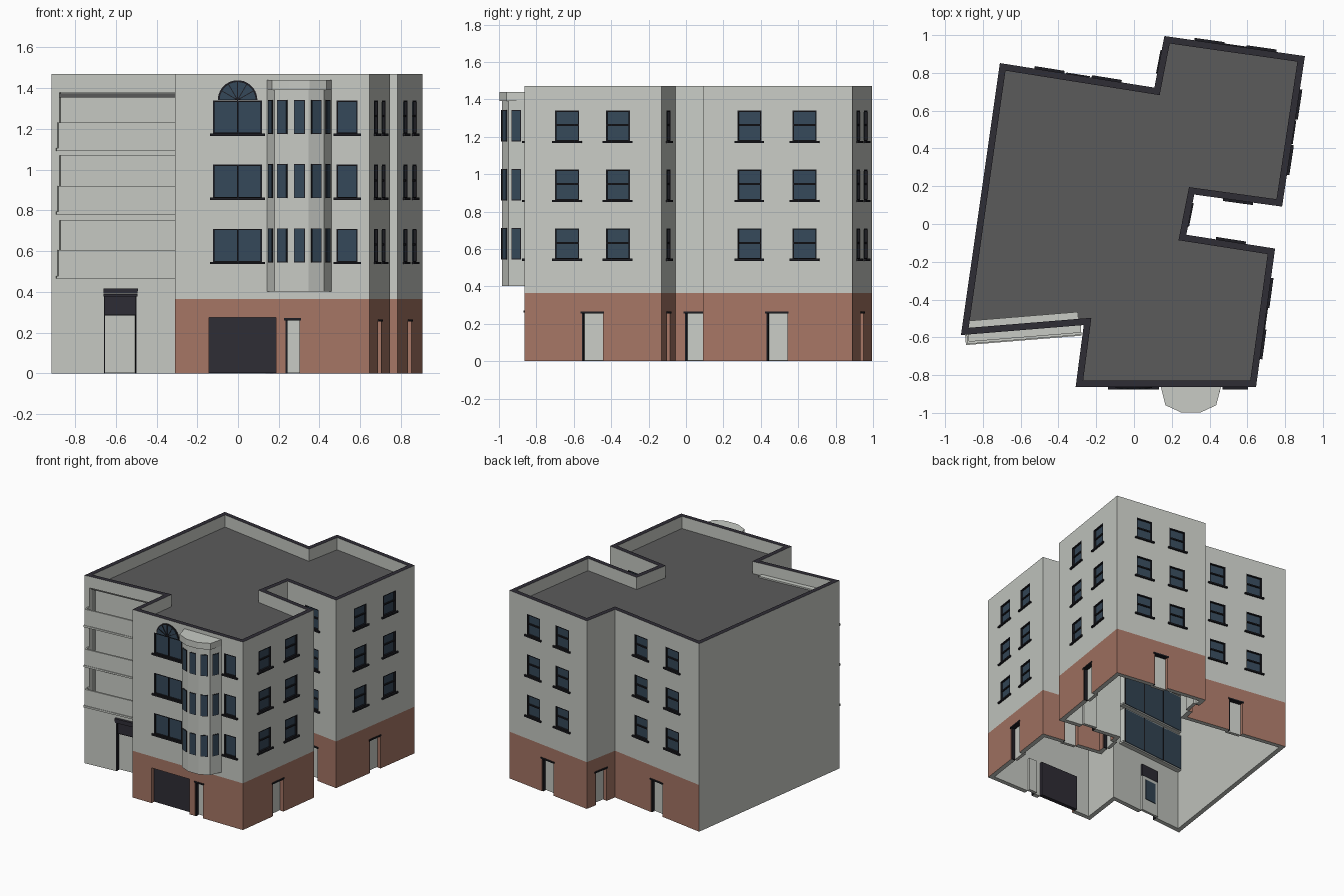
import bpy, bmesh, math
from mathutils import Matrix, Vector

cube = bpy.data.objects.get("Cube")
if cube:
    bpy.data.objects.remove(cube)


def material(name, rgb):
    m = bpy.data.materials.new(name)
    m.use_nodes = True
    m.diffuse_color = (*rgb, 1)
    m.node_tree.nodes["Principled BSDF"].inputs["Base Color"].default_value = (*rgb, 1)
    return m


WALL = material("pale grey render", (0.58, 0.60, 0.56))
BRICK = material("red brick", (0.38, 0.18, 0.13))
CAP = material("dark coping", (0.028, 0.026, 0.036))
DECK = material("roof felt", (0.105, 0.105, 0.105))
GLASS = material("blue glass", (0.036, 0.065, 0.10))
FRAME = material("black frame", (0.012, 0.012, 0.016))
DOOR = material("door grey", (0.58, 0.60, 0.56))

HEIGHT, BRICK_TOP, THICK = 1.47, 0.365, 0.035
ROWS = (0.545, 0.86, 1.175)      # window sill heights
WIN_H = 0.165

# Footprint, anticlockwise from the front wing's left corner
PLAN = [Vector(p) for p in (
    (-0.309, -0.863), (0.646, -0.863), (0.747, -0.13), (0.277, -0.057),
    (0.319, 0.156), (0.784, 0.092), (0.905, 0.889), (0.161, 0.995),
    (0.108, 0.722), (-0.71, 0.852), (-0.916, -0.588), (-0.266, -0.535))]
N = len(PLAN)
FRONT, RIGHT, NOTCH_A, NOTCH_B, NOTCH_C, RIGHT_B, BACK_A, BACK_B, BACK_C, LEFT, BALCONY = range(11)
PLAIN = (LEFT, BALCONY)          # walls without a brick base

parts = {}                       # part name -> (bmesh, materials)


def part(name, *mats):
    if name not in parts:
        parts[name] = (bmesh.new(), mats)
    return parts[name][0]


def finish(name):
    bm, mats = parts[name]
    bmesh.ops.recalc_face_normals(bm, faces=bm.faces)
    mesh = bpy.data.meshes.new(name)
    bm.to_mesh(mesh)
    bm.free()
    for m in mats:
        mesh.materials.append(m)
    ob = bpy.data.objects.new(name, mesh)
    bpy.context.collection.objects.link(ob)
    return ob


def frame_of(p, q):
    """Matrix of a wall: x along it, y inwards, z up."""
    u = (q - p).normalized()
    return Matrix(((u.x, -u.y, 0, p.x), (u.y, u.x, 0, p.y), (0, 0, 1, 0), (0, 0, 0, 1)))


def wall(i):
    return frame_of(PLAN[i], PLAN[(i + 1) % N]), (PLAN[(i + 1) % N] - PLAN[i]).length


def box(bm, m, u0, u1, d0, d1, z0, z1, index=0):
    size = Matrix.Diagonal((u1 - u0, d1 - d0, z1 - z0, 1))
    mid = Matrix.Translation(((u0 + u1) / 2, (d0 + d1) / 2, (z0 + z1) / 2))
    made = bmesh.ops.create_cube(bm, size=1, matrix=m @ mid @ size)
    for f in {f for v in made["verts"] for f in v.link_faces}:
        f.material_index = index


def prism(bm, points, offset):
    """Extrude a flat outline by an offset."""
    face = bm.faces.new([bm.verts.new(p) for p in points])
    ext = bmesh.ops.extrude_face_region(bm, geom=[face], use_keep_orig=True)
    bmesh.ops.translate(bm, vec=offset, verts=[v for v in ext["geom"] if isinstance(v, bmesh.types.BMVert)])


def inset(t):
    out = []
    for i, p in enumerate(PLAN):
        a, b = (p - PLAN[i - 1]).normalized(), (PLAN[(i + 1) % N] - p).normalized()
        na, nb = Vector((-a.y, a.x)), Vector((-b.y, b.x))
        out.append(p + (na + nb) * t / (1 + na.dot(nb)))
    return out


cutters = part("opening_cutters", WALL, BRICK, CAP)


def window(m, uc, w, z0, split="across", h=WIN_H):
    """Recessed window with frame, glazing bar and sill."""
    a, b, z1, t = uc - w / 2, uc + w / 2, z0 + h, 0.007
    box(cutters, m, a, b, -0.03, 0.02, z0, z1)
    box(part("window_glass", GLASS), m, a, b, 0.014, 0.022, z0, z1)
    fr = part("window_frames", FRAME)
    for u0, u1, s0, s1 in ((a, a + t, z0, z1), (b - t, b, z0, z1), (a, b, z0, z0 + t), (a, b, z1 - t, z1)):
        box(fr, m, u0, u1, 0.0, 0.018, s0, s1)
    if split == "across":
        zm = z0 + h * 0.53
        box(fr, m, a, b, 0.005, 0.016, zm - 0.005, zm + 0.005)
    elif split == "upright":
        box(fr, m, uc - 0.004, uc + 0.004, 0.005, 0.016, z0, z1)
    box(part("window_sills", FRAME), m, a - 0.015, b + 0.015, -0.013, 0.01, z0 - 0.009, z0 + 0.003)


def door(m, uc, w=0.112, h=0.258):
    """Door set back in a brick opening."""
    a, b = uc - w / 2, uc + w / 2
    box(cutters, m, a, b, -0.03, 0.05, -0.05, h, 1)
    box(part("doors", DOOR), m, a, b, 0.03, 0.055, 0.003, h)
    fr = part("door_frames", FRAME)
    box(fr, m, a, a + 0.008, 0.003, 0.03, 0, h)
    box(fr, m, a - 0.007, b + 0.007, -0.006, 0.03, h - 0.004, h + 0.007)


# Wall shell with brick base and dark coping
bm = part("building_walls", WALL, BRICK, CAP)
inner = inset(THICK)
rings = [[bm.verts.new((*p, z)) for p in pts] for pts, z in (
    (PLAN, 0), (PLAN, BRICK_TOP), (PLAN, HEIGHT), (inner, HEIGHT), (inner, 0))]
for r in range(5):
    lo, hi = rings[r], rings[(r + 1) % 5]
    for i in range(N):
        j = (i + 1) % N
        f = bm.faces.new((lo[i], lo[j], hi[j], hi[i]))
        f.material_index = 2 if r == 2 else int(r == 0 and i not in PLAIN)

# Roof deck below the parapet
prism(part("roof_deck", DECK), [(*p, 1.375) for p in inset(0.03)], (0, 0, -0.02))

# Side and back walls: two columns of windows with a door between
for i in (RIGHT, RIGHT_B, BACK_A, BACK_C):
    m, length = wall(i)
    door(m, length * 0.495)
    for t in (0.31, 0.68):
        for z in ROWS:
            window(m, length * t, 0.13, z)

# Notch walls: one column above a door
for i in (NOTCH_A, NOTCH_C):
    m, length = wall(i)
    door(m, length / 2)
    for z in ROWS:
        window(m, length / 2, 0.13, z)
for i in (NOTCH_B, BACK_B):
    m, length = wall(i)
    door(m, length / 2)

# Front wall: windows, garage and door
m, length = wall(FRONT)
x0 = -PLAN[0].x
for z in ROWS:
    window(m, x0 - 0.002, 0.24, z, "upright")
    window(m, x0 + 0.536, 0.103, z, None)
door(m, x0 + 0.268, 0.068, 0.265)
box(cutters, m, x0 - 0.142, x0 + 0.186, -0.03, 0.05, -0.05, 0.275, 1)
box(part("garage_door", CAP), m, x0 - 0.142, x0 + 0.186, 0.025, 0.055, 0.003, 0.275)

# Fan light over the top front window
def half_disc(name, mat, radius, depth):
    pts = [(-0.002 + radius * math.cos(math.pi * k / 20), PLAN[0].y + 0.002,
            1.342 + radius * math.sin(math.pi * k / 20)) for k in range(21)]
    prism(part(name, mat), pts, (0, -depth, 0))


half_disc("fanlight_rim", FRAME, 0.097, 0.008)
half_disc("fanlight_glass", GLASS, 0.088, 0.010)
half_disc("fanlight_hub", FRAME, 0.014, 0.014)
for angle in (30, 60, 90, 120, 150):
    spin = Matrix.Translation((-0.002, PLAN[0].y, 1.342)) @ Matrix.Rotation(-math.radians(angle), 4, "Y")
    box(part("fanlight_bars", FRAME), spin, 0, 0.088, -0.012, 0, -0.002, 0.002)

# Bay window on the front
BAY = [Vector(p) for p in ((0.142, -0.85), (0.142, -0.863), (0.18, -0.95), (0.256, -0.985),
                           (0.346, -0.985), (0.422, -0.95), (0.46, -0.863), (0.46, -0.85))]
prism(part("bay_body", WALL), [(*p, 0.402) for p in BAY], (0, 0, 0.993))
mid = Vector((0.301, -0.863))
prism(part("bay_cornice", WALL), [(*(mid + (p - mid) * 1.11 if p.y < -0.9 else p), 1.39) for p in BAY], (0, 0, 0.05))
for p, q in zip(BAY[1:6], BAY[2:7]):
    m, c = frame_of(p, q), (q - p).length / 2
    for z in ROWS:
        box(part("bay_frames", FRAME), m, c - 0.027, c + 0.027, -0.003, 0.002, z, z + WIN_H + 0.002)
        box(part("bay_glass", GLASS), m, c - 0.023, c + 0.023, -0.005, 0.002, z + 0.004, z + WIN_H - 0.002)

# Balconies: recess, closed back with glazing inside, slab and parapet
m, length = wall(BALCONY)
a, b = 0.04, 0.62
for z0, z1 in ((0.465, 0.75), (0.78, 1.07), (1.092, 1.38)):
    box(cutters, m, a, b, -0.06, 0.05, z0 + 0.012, z1)
    rec = part("balcony_recesses", WALL)
    box(rec, m, a - 0.004, b + 0.004, 0.066, 0.072, z0, z1 + 0.006)
    box(rec, m, a - 0.004, a, 0.03, 0.07, z0, z1)
    box(rec, m, b, b + 0.004, 0.03, 0.07, z0, z1)
    box(rec, m, a, b, 0.03, 0.07, z1, z1 + 0.006)
    box(part("balcony_glazing", GLASS), m, a, b, 0.072, 0.077, z0 + 0.01, z1 - 0.005)
    for k in range(4):
        u = a + (b - a) * k / 3
        box(part("balcony_mullions", FRAME), m, u - 0.004, u + 0.004, 0.072, 0.08, z0 + 0.01, z1 - 0.005)
    bal = part("balcony_parapets", WALL)
    box(bal, m, 0.022, 0.636, -0.055, 0.07, z0, z0 + 0.014)
    box(bal, m, 0.03, 0.636, -0.05, -0.036, z0 + 0.014, z0 + 0.14)
    box(bal, m, 0.03, 0.04, -0.036, 0, z0 + 0.014, z0 + 0.14)

# Entrance below the balconies
a, b = 0.26, 0.42
box(cutters, m, a, b, -0.03, 0.05, -0.05, 0.38)
box(part("entrance_door", DOOR), m, a, b, 0.03, 0.05, 0.003, 0.285)
box(part("entrance_inner_pane", GLASS), m, a + 0.03, b - 0.03, 0.05, 0.055, 0.1, 0.26)
box(part("entrance_transom", CAP), m, a, b, 0.02, 0.05, 0.292, 0.38)
fr = part("entrance_frame", FRAME)
box(fr, m, a, a + 0.005, 0.0, 0.03, 0, 0.38)
box(fr, m, b - 0.005, b, 0.0, 0.03, 0, 0.38)
box(fr, m, a, b, 0.02, 0.05, 0.284, 0.292)
for z, out in ((0.378, 0.008), (0.392, 0.014), (0.405, 0.02)):
    box(part("entrance_canopy", CAP), m, a - 0.004, b + 0.004, -out, 0.01, z, z + 0.012)

# Build objects, then cut the openings
objects = {name: finish(name) for name in list(parts)}
walls, cutter = objects["building_walls"], objects["opening_cutters"]
cutter.hide_render = True
mod = walls.modifiers.new("openings", "BOOLEAN")
mod.operation, mod.solver, mod.object = "DIFFERENCE", "EXACT", cutter
bpy.context.view_layer.objects.active = walls
bpy.ops.object.modifier_apply(modifier=mod.name)
bpy.data.objects.remove(cutter)
